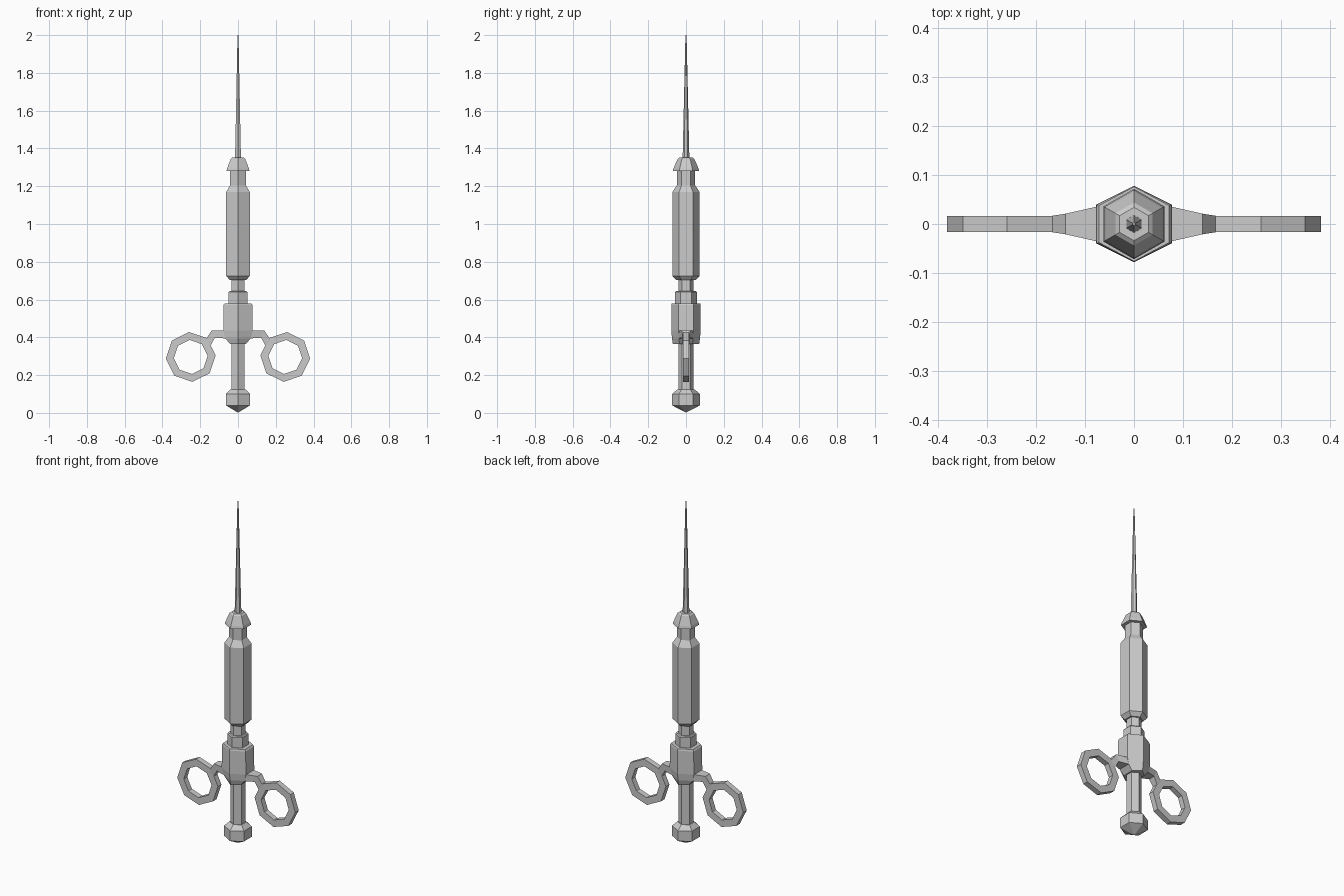
import bpy, bmesh, math

if "Cube" in bpy.data.objects:
    bpy.data.objects.remove(bpy.data.objects["Cube"])


def loft(name, rings, closed=False, mirror=False):
    """Bridge equal-length point rings; cap the ends, or close them into a loop."""
    bm = bmesh.new()
    loops = [[bm.verts.new(p) for p in ring] for ring in rings]
    n = len(loops[0])
    pairs = list(zip(loops, loops[1:]))
    if closed:
        pairs.append((loops[-1], loops[0]))
    else:
        bm.faces.new(loops[0])
        bm.faces.new(loops[-1])
    for a, b in pairs:
        for i in range(n):
            j = (i + 1) % n
            bm.faces.new((a[i], a[j], b[j], b[i]))
    bmesh.ops.recalc_face_normals(bm, faces=bm.faces)
    mesh = bpy.data.meshes.new(name)
    bm.to_mesh(mesh)
    bm.free()
    obj = bpy.data.objects.new(name, mesh)
    bpy.context.collection.objects.link(obj)
    if mirror:
        obj.modifiers.new("mirror", 'MIRROR').use_mirror_merge = False
    return obj


def hexagon(w, d, z):
    """Hexagon with flats at x = +-w and corners at y = +-d."""
    return [(w, -d / 2, z), (w, d / 2, z), (0, d, z),
            (-w, d / 2, z), (-w, -d / 2, z), (0, -d, z)]


def hex_lathe(name, profile):
    c = math.cos(math.pi / 6)
    return loft(name, [hexagon(r * c, r, z) for r, z in profile])


# Plunger rod with its end knob
hex_lathe("plunger_knob", [(0.003, 0.003), (0.074, 0.04), (0.074, 0.10), (0.045, 0.125)])
hex_lathe("plunger_rod", [(0.041, 0.11), (0.041, 0.42)])

# Grip housing: full hexagon above, narrowing in x at the bottom
loft("grip_housing", [hexagon(0.042, 0.070, 0.365), hexagon(0.068, 0.074, 0.395),
                      hexagon(0.078, 0.078, 0.435), hexagon(0.077, 0.078, 0.57),
                      hexagon(0.071, 0.076, 0.58)])

# Collar and neck between housing and barrel
hex_lathe("collar", [(0.057, 0.575), (0.057, 0.64), (0.052, 0.645)])
hex_lathe("lower_neck", [(0.041, 0.64), (0.041, 0.71)])

# Barrel, nozzle cap and needle
hex_lathe("barrel", [(0.050, 0.703), (0.072, 0.725), (0.072, 1.17),
                     (0.048, 1.205), (0.048, 1.285)])
hex_lathe("nozzle_cap", [(0.070, 1.28), (0.066, 1.295), (0.044, 1.345), (0.034, 1.352)])
hex_lathe("needle", [(0.018, 1.345), (0.003, 2.0)])

# Arms: flared at the housing, bending down to the rings
arm_sections = [((0.06, 0.435), (0.06, 0.395), 0.040),
                ((0.078, 0.435), (0.078, 0.395), 0.035),
                ((0.14, 0.435), (0.122, 0.398), 0.021),
                ((0.172, 0.388), (0.148, 0.352), 0.016)]
loft("finger_arm", [[(t[0], -y, t[1]), (t[0], y, t[1]), (b[0], y, b[1]), (b[0], -y, b[1])]
                    for t, b, y in arm_sections], mirror=True)

# Eight-sided finger rings with a square section
ring_sections = []
for i in range(8):
    a = math.radians(-4 + 45 * i)
    ring_sections.append([(0.25 + r * math.cos(a), y, 0.296 + r * math.sin(a))
                          for r, y in ((0.132, -0.016), (0.132, 0.016),
                                       (0.090, 0.016), (0.090, -0.016))])
loft("finger_ring", ring_sections, closed=True, mirror=True)
